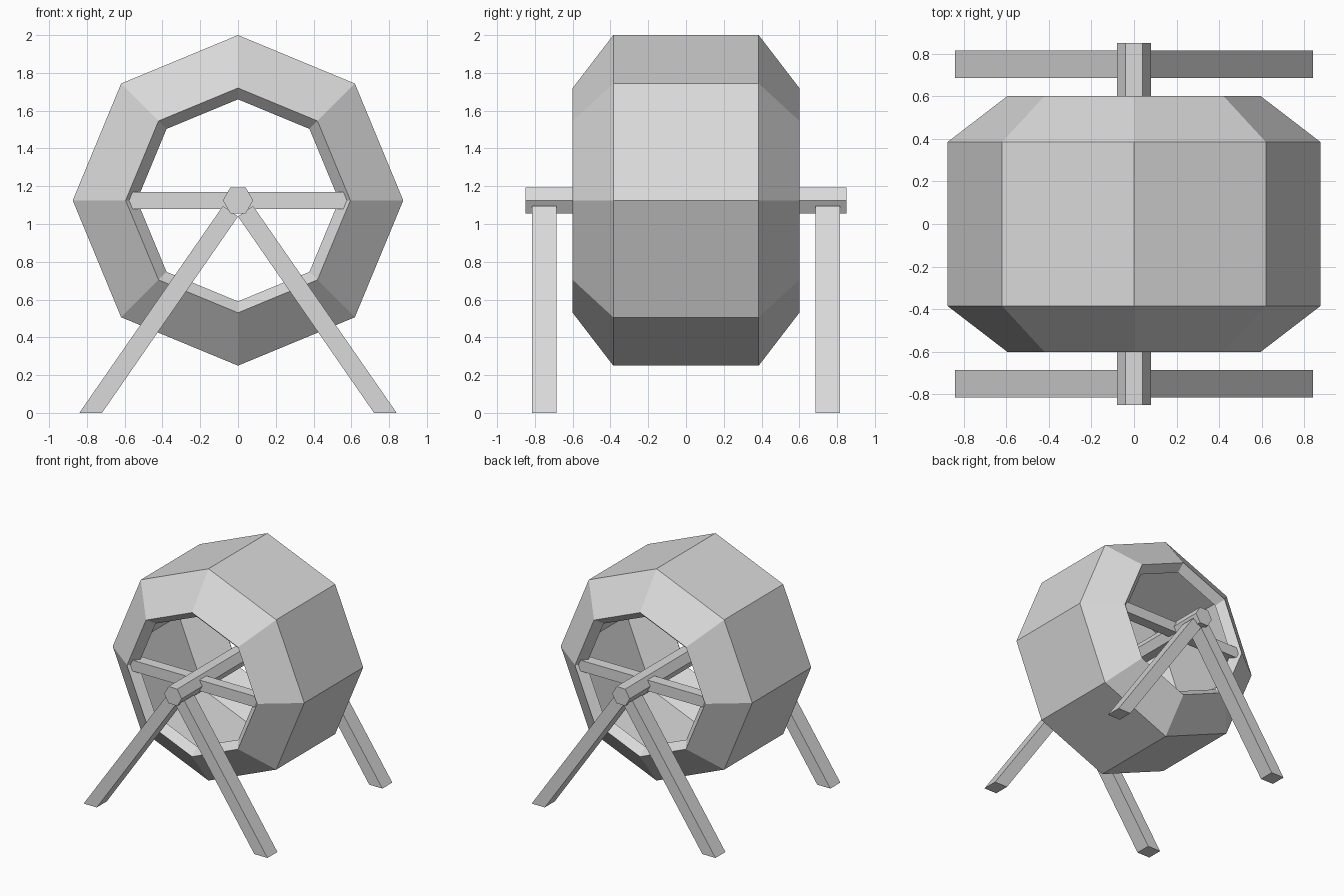
import bpy
import bmesh
from math import sin, cos, pi

cube = bpy.data.objects.get("Cube")
if cube:
    bpy.data.objects.remove(cube, do_unlink=True)

HUB_Z = 1.125

# Single plain grey
grey = bpy.data.materials.new("light_grey")
grey.use_nodes = True
grey.diffuse_color = (0.7, 0.7, 0.7, 1)
grey.node_tree.nodes["Principled BSDF"].inputs["Base Color"].default_value = (0.7, 0.7, 0.7, 1)


def finish(name, bm):
    bmesh.ops.recalc_face_normals(bm, faces=bm.faces)
    mesh = bpy.data.meshes.new(name)
    bm.to_mesh(mesh)
    bm.free()
    mesh.materials.append(grey)
    obj = bpy.data.objects.new(name, mesh)
    bpy.context.collection.objects.link(obj)
    return obj


def prism(name, outline, y0, y1):
    """Extrude an x-z outline from y0 to y1."""
    bm = bmesh.new()
    front = [bm.verts.new((x, y0, z)) for x, z in outline]
    back = [bm.verts.new((x, y1, z)) for x, z in outline]
    bm.faces.new(front)
    bm.faces.new(back)
    n = len(outline)
    for i in range(n):
        j = (i + 1) % n
        bm.faces.new((front[i], front[j], back[j], back[i]))
    return finish(name, bm)


def ring(name, profile, sides):
    """Sweep a closed (radius, y) profile around the axle."""
    bm = bmesh.new()
    loops = []
    for i in range(sides):
        a = 2 * pi * i / sides
        loops.append([bm.verts.new((r * cos(a), y, HUB_Z + r * sin(a))) for r, y in profile])
    n = len(profile)
    for i in range(sides):
        p, q = loops[i], loops[(i + 1) % sides]
        for k in range(n):
            m = (k + 1) % n
            bm.faces.new((p[k], p[m], q[m], q[k]))
    return finish(name, bm)


# Hollow eight-sided drum with bevelled open ends
half = [(0.535, 0.535), (0.781, 0.344)]
outer = [(0.595, 0.6), (0.875, 0.385)]
profile = ([(r, -y) for r, y in outer] + [(r, y) for r, y in reversed(outer)]
           + half + [(r, -y) for r, y in reversed(half)])
ring("drum", profile, 8)

# Hexagonal axle running right through
hexagon = [(0.08 * cos(i * pi / 3), HUB_Z + 0.08 * sin(i * pi / 3)) for i in range(6)]
prism("axle", hexagon, -0.85, 0.85)

# Crossbars in each opening and splayed legs outside
w, t = 0.593, 0.045
bar = [(-w, HUB_Z - t), (w, HUB_Z - t), (w, HUB_Z + t), (-w, HUB_Z + t)]
leg = [(0.72, 0), (0.84, 0), (0.08, 1.095), (0, 1.04)]
for end, s in (("front", -1), ("back", 1)):
    prism(end + "_crossbar", bar, s * 0.49, s * 0.58)
    for side, m in (("left", 1), ("right", -1)):
        prism(f"{end}_{side}_leg", [(m * x, z) for x, z in leg], s * 0.685, s * 0.815)
